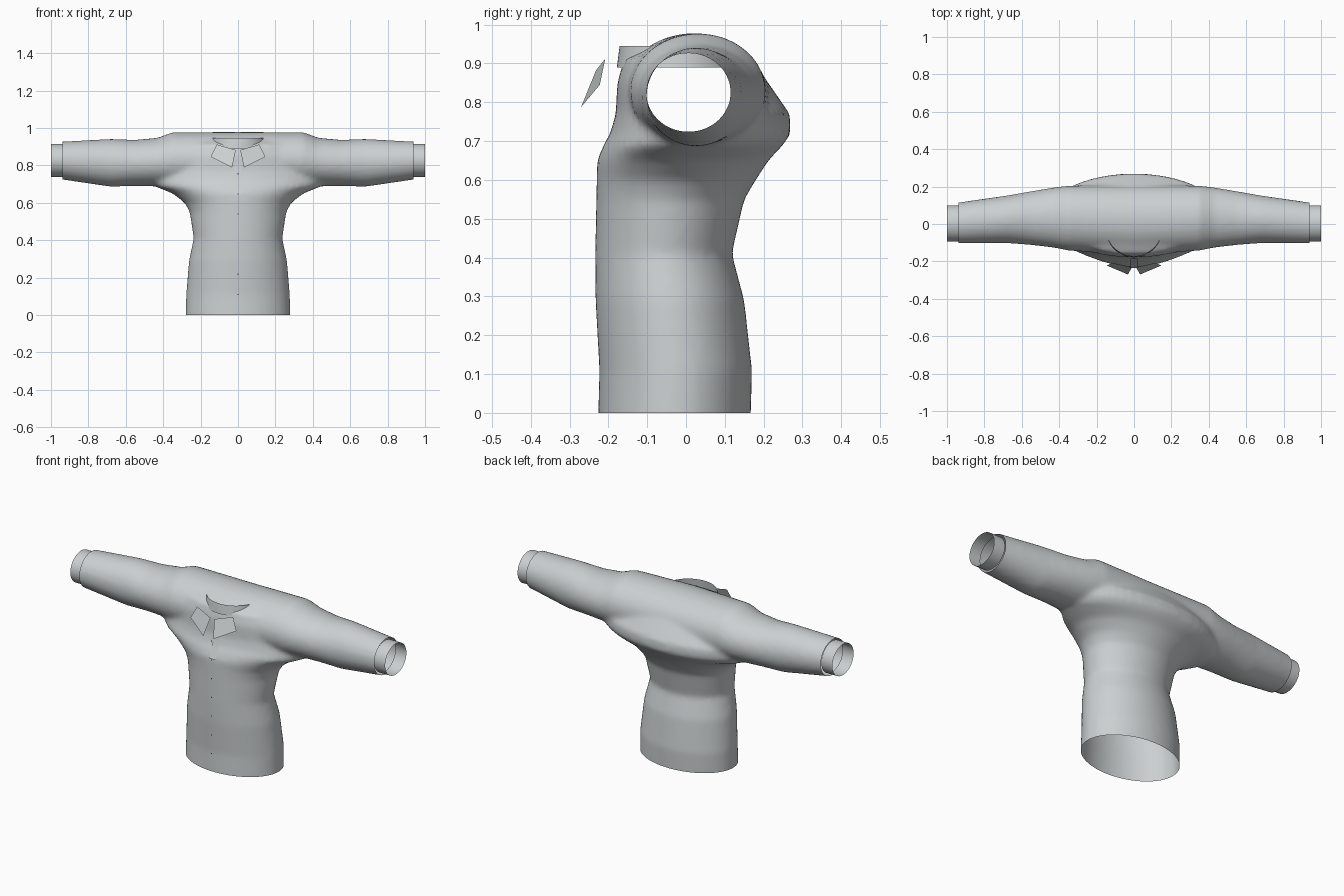
import bpy, bmesh, math
from mathutils import Vector

cube = bpy.data.objects.get("Cube")
if cube:
    bpy.data.objects.remove(cube, do_unlink=True)

cloth = bpy.data.materials.new("light grey cloth")
cloth.use_nodes = True
grey = (0.6, 0.63, 0.64, 1)
cloth.diffuse_color = grey
cloth.node_tree.nodes["Principled BSDF"].inputs["Base Color"].default_value = grey


def finish(name, bm, angle=30):
    me = bpy.data.meshes.new(name)
    bm.to_mesh(me)
    bm.free()
    me.materials.append(cloth)
    ob = bpy.data.objects.new(name, me)
    bpy.context.collection.objects.link(ob)
    bpy.ops.object.select_all(action="DESELECT")
    ob.select_set(True)
    bpy.context.view_layer.objects.active = ob
    bpy.ops.object.shade_smooth_by_angle(angle=math.radians(angle))
    return ob


def loft(name, rings, place, capped=True, n=64):
    """Skin elliptical rings (position, u min, u max, v min, v max)."""
    bm = bmesh.new()
    loops = []
    for p, u0, u1, v0, v1 in rings:
        loop = []
        for i in range(n):
            a = math.tau * i / n
            u = (u0 + u1) / 2 + (u1 - u0) / 2 * math.cos(a)
            v = (v0 + v1) / 2 + (v1 - v0) / 2 * math.sin(a)
            loop.append(bm.verts.new(place(p, u, v)))
        loops.append(loop)
    for a, b in zip(loops, loops[1:]):
        for i in range(n):
            j = (i + 1) % n
            bm.faces.new((a[i], a[j], b[j], b[i]))
    if capped:
        bm.faces.new(loops[0][::-1])
        bm.faces.new(loops[-1])
    bmesh.ops.recalc_face_normals(bm, faces=bm.faces)
    return finish(name, bm)


def upright(p, u, v):
    return (u, v, p)


def sideways(p, u, v):
    return (p, u, v)


# Torso: height, half width, front, back
torso_rows = [(-.06, .28, -.226, .165), (0, .28, -.226, .167), (.11, .277, -.223, .17),
              (.29, .262, -.233, .15), (.41, .237, -.234, .118), (.55, .258, -.231, .15),
              (.6, .285, -.23, .18), (.65, .35, -.229, .212), (.69, .45, -.212, .25),
              (.72, .47, -.195, .27), (.77, .47, -.181, .267), (.85, .43, -.177, .212),
              (.91, .36, -.16, .165), (.95, .3, -.08, .11)]
jacket = loft("jacket_shell", [(z, -w, w, f, b) for z, w, f, b in torso_rows], upright)

# Sleeves as one tube across the shoulders: x, front, back, bottom, top
arm_rows = [(0, -.165, .207, .67, .978), (.35, -.142, .205, .68, .977),
            (.43, -.126, .195, .688, .947), (.55, -.112, .175, .69, .936),
            (.68, -.102, .152, .686, .941), (.94, -.103, .115, .724, .927),
            (1.0, -.101, .11, .73, .925)]
mirrored = [(-r[0],) + r[1:] for r in arm_rows[:0:-1]]
sleeves = loft("sleeve_helper", mirrored + arm_rows, sideways)

# Blend torso and sleeves into one smooth skin
join = jacket.modifiers.new("join", "BOOLEAN")
join.operation, join.object, join.solver = "UNION", sleeves, "EXACT"
skin = jacket.modifiers.new("skin", "REMESH")
skin.mode, skin.voxel_size = "VOXEL", .014
soft = jacket.modifiers.new("soft", "SMOOTH")
soft.factor, soft.iterations = .5, 5
evaluated = jacket.evaluated_get(bpy.context.evaluated_depsgraph_get())
bm = bmesh.new()
bm.from_mesh(evaluated.to_mesh())
for ob in (jacket, sleeves):
    bpy.data.objects.remove(ob, do_unlink=True)

# Cut open the hem and the sleeve ends
for point, normal in (((0, 0, 0), (0, 0, -1)), ((.937, 0, 0), (1, 0, 0)), ((-.937, 0, 0), (-1, 0, 0))):
    bmesh.ops.bisect_plane(bm, geom=bm.verts[:] + bm.edges[:] + bm.faces[:],
                           plane_co=point, plane_no=normal, clear_outer=True)
finish("jacket_body", bm, 60)

# Open shirt cuffs and collar
for side, sx in (("left", 1), ("right", -1)):
    loft(side + "_cuff", [(x * sx, -.093, .1, .738, .915) for x in (.93, 1)], sideways, False)
loft("collar", [(.89, -.16, .16, -.178, .135), (.945, -.152, .152, -.171, .131)], upright, False)

# Lapel flaps
for side, sx in (("left", 1), ("right", -1)):
    bm = bmesh.new()
    corners = [(.114, -.208, .912), (.012, -.232, .882), (.032, -.27, .788), (.146, -.222, .845)]
    bm.faces.new([bm.verts.new((x * sx, y, z)) for x, y, z in corners][::sx])
    finish(side + "_lapel", bm)

# Front placket
bm = bmesh.new()
rows = [[bm.verts.new((x, y, z)) for x in (-.02, .02)]
        for y, z in ((-.234, .65), (-.212, .7), (-.19, .75), (-.184, .81))]
for a, b in zip(rows, rows[1:]):
    bm.faces.new((a[0], a[1], b[1], b[0]))
finish("placket", bm)

# Small buttons down the front
bm = bmesh.new()
for i in range(7):
    spot = Vector((0, -.24, .11 + i * .1075))
    ring = [bm.verts.new(spot + Vector((.004 * math.cos(a), 0, .004 * math.sin(a))))
            for a in (math.tau * k / 8 for k in range(8))]
    bm.faces.new(ring)
finish("buttons", bm)
